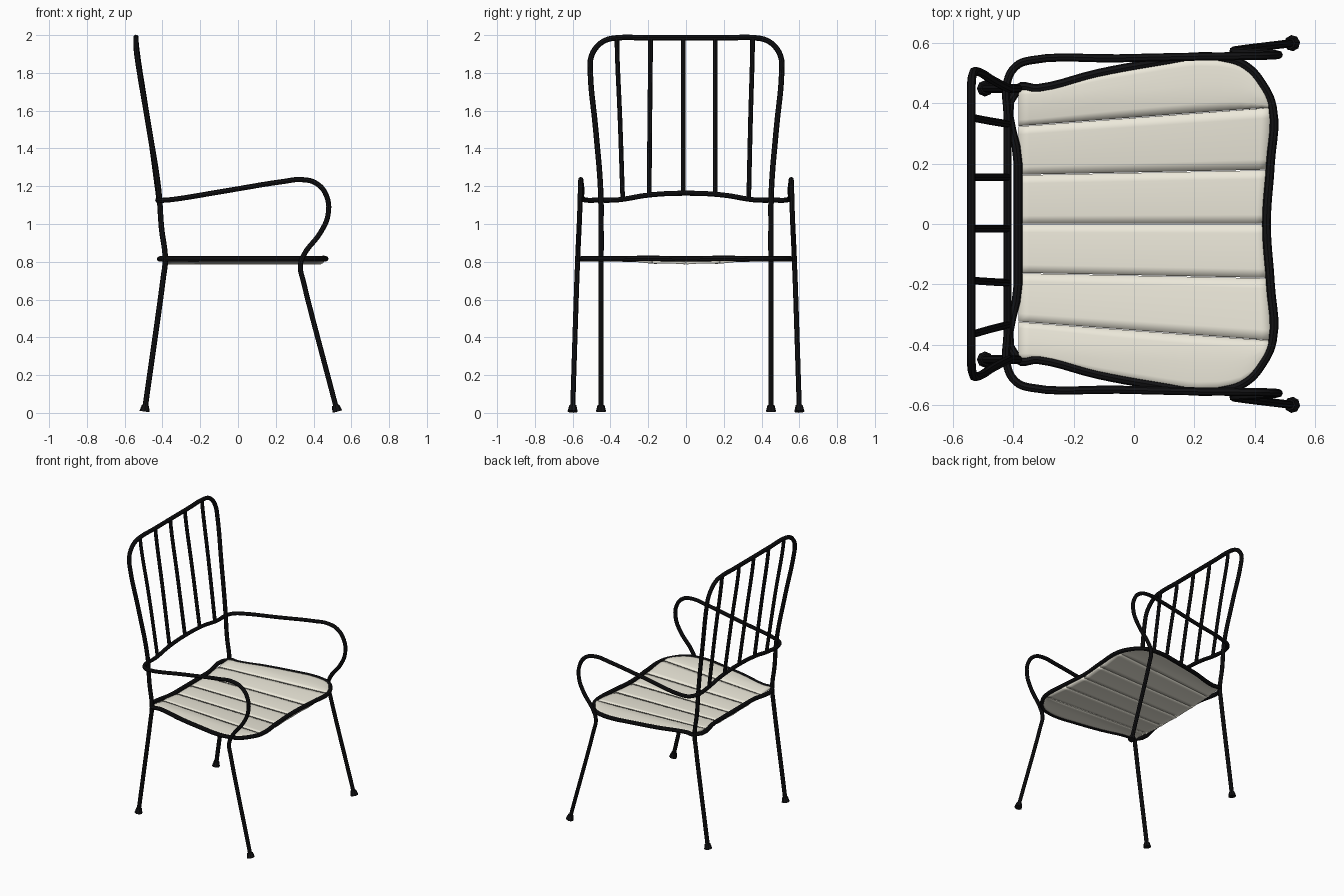
import bpy
from mathutils import Vector

if "Cube" in bpy.data.objects:
    bpy.data.objects.remove(bpy.data.objects["Cube"])


def material(name, rgb):
    m = bpy.data.materials.new(name)
    m.diffuse_color = (*rgb, 1)
    m.use_nodes = True
    m.node_tree.nodes["Principled BSDF"].inputs["Base Color"].default_value = m.diffuse_color
    return m


BLACK = material("black_metal", (0.006, 0.006, 0.007))
CREAM = material("cream_slats", (0.85, 0.82, 0.71))


def smooth(ob, angle=0.7):
    bpy.ops.object.select_all(action='DESELECT')
    bpy.context.view_layer.objects.active = ob
    ob.select_set(True)
    bpy.ops.object.shade_smooth_by_angle(angle=angle)


def tube(name, pts, r=0.0145, cyclic=False):
    """Round bar running smoothly through the points."""
    cu = bpy.data.curves.new(name, 'CURVE')
    cu.dimensions = '3D'
    cu.bevel_depth = r
    cu.bevel_resolution = 2
    cu.resolution_u = 5
    cu.use_fill_caps = True
    sp = cu.splines.new('BEZIER')
    sp.bezier_points.add(len(pts) - 1)
    for bp, p in zip(sp.bezier_points, pts):
        bp.co = p
        bp.handle_left_type = bp.handle_right_type = 'AUTO'
    sp.use_cyclic_u = cyclic
    ob = bpy.data.objects.new(name, cu)
    bpy.context.collection.objects.link(ob)
    bpy.ops.object.select_all(action='DESELECT')
    bpy.context.view_layer.objects.active = ob
    ob.select_set(True)
    bpy.ops.object.convert(target='MESH')
    ob = bpy.context.object
    ob.data.materials.clear()
    ob.data.materials.append(BLACK)
    smooth(ob)
    return ob


def mirrored(path):
    """Continue a half path on the other side of y = 0."""
    return path + [(x, -y, z) for x, y, z in reversed(path) if y != 0]


# back frame with the rear legs
back = [(-0.493, .45, .02), (-.395, .45, .72), (-.385, .45, .81), (-.405, .45, .98),
        (-.42, .452, 1.18), (-.47, .478, 1.5), (-.524, .507, 1.82), (-.533, .503, 1.88),
        (-.539, .475, 1.935), (-.54, .425, 1.973), (-.54, .37, 1.985), (-.54, .2, 1.985)]
tube("back_frame", mirrored(back))

# front legs, arms and the arched rail between them
arm = [(.522, .60, .02), (.345, .578, .70), (.33, .575, .775), (.345, .573, .83),
       (.44, .567, .96), (.477, .563, 1.05), (.468, .56, 1.15), (.415, .558, 1.215),
       (.335, .557, 1.235), (.24, .556, 1.225), (-.05, .55, 1.178), (-.345, .543, 1.13),
       (-.39, .525, 1.126), (-.42, .475, 1.126), (-.42, .36, 1.128), (-.42, .2, 1.153), (-.42, 0, 1.163)]
tube("arms_and_front_legs", mirrored(arm), 0.0135)

# back spindles
for i, (yb, yt) in enumerate([(-.335, -.365), (-.195, -.188), (-.015, -.015), (.155, .155), (.332, .352)]):
    zb = 1.16 - 0.25 * yb * yb
    tube(f"back_spindle_{i + 1}",
         [(-.42, yb, zb), (-.48, (yb + yt) / 2, 1.57), (-.535, yt, 1.93), (-.54, yt, 1.985)], 0.0125)

# seat ring
SIDE = [(-.385, .45), (-.32, .45), (-.12, .5), (.1, .54), (.2, .555), (.3, .55),
        (.37, .525), (.425, .465), (.46, .385)]
half = [(-.385, .2, .815)] + [(x, y, .815) for x, y in SIDE] + [(.453, .2, .818), (.44, 0, .815)]
tube("seat_ring", mirrored(half), 0.0145, cyclic=True)


def side_width(x):
    for (x0, y0), (x1, y1) in zip(SIDE, SIDE[1:]):
        if x <= x1:
            return y0 + (y1 - y0) * max(0, x - x0) / (x1 - x0)
    return SIDE[-1][1]


# seat slats: six lengthwise strips, sagging in the middle
SEAMS = [(0, 0), (.163, .18), (.325, .388)]
NU, NV, GAP = 24, 6, 0.0015
verts, faces = [], []
for sgn in (1, -1):
    for k in range(3):
        base = len(verts)
        for i in range(NU + 1):
            u = i / NU
            x = -.383 + u * .843
            ya = SEAMS[k][0] + (SEAMS[k][1] - SEAMS[k][0]) * u + GAP
            if k < 2:
                yb = SEAMS[k + 1][0] + (SEAMS[k + 1][1] - SEAMS[k + 1][0]) * u - GAP
            else:
                yb = max(side_width(x), ya + .001)
            for j in range(NV + 1):
                v = j / NV
                y = ya + (yb - ya) * v
                xx = -.383 + u * (.823 + .02 * min(1, y / .388))
                z = .815 - .022 * max(0, 1 - (y / .42) ** 2) + .004 * 4 * v * (1 - v)
                verts.append((xx, sgn * y, z))
        for i in range(NU):
            for j in range(NV):
                a = base + i * (NV + 1) + j
                f = (a, a + NV + 1, a + NV + 2, a + 1)
                faces.append(f if sgn > 0 else f[::-1])
me = bpy.data.meshes.new("seat_slats")
me.from_pydata(verts, [], faces)
me.materials.append(CREAM)
seat = bpy.data.objects.new("seat_slats", me)
bpy.context.collection.objects.link(seat)
sol = seat.modifiers.new("thickness", 'SOLIDIFY')
sol.thickness = 0.014
sol.offset = 0
smooth(seat)

# feet, tilted with their legs
for name, path in (("rear_foot", back), ("front_foot", arm)):
    for side, sgn in (("left", 1), ("right", -1)):
        a, b = (Vector((p[0], p[1] * sgn, p[2])) for p in path[:2])
        d = (b - a).normalized()
        bpy.ops.mesh.primitive_cone_add(vertices=8, radius1=.027, radius2=.019, depth=.034,
                                        location=a + d * .004)
        ob = bpy.context.object
        ob.name = f"{name}_{side}"
        ob.rotation_euler = d.to_track_quat('Z', 'Y').to_euler()
        ob.data.materials.append(BLACK)
